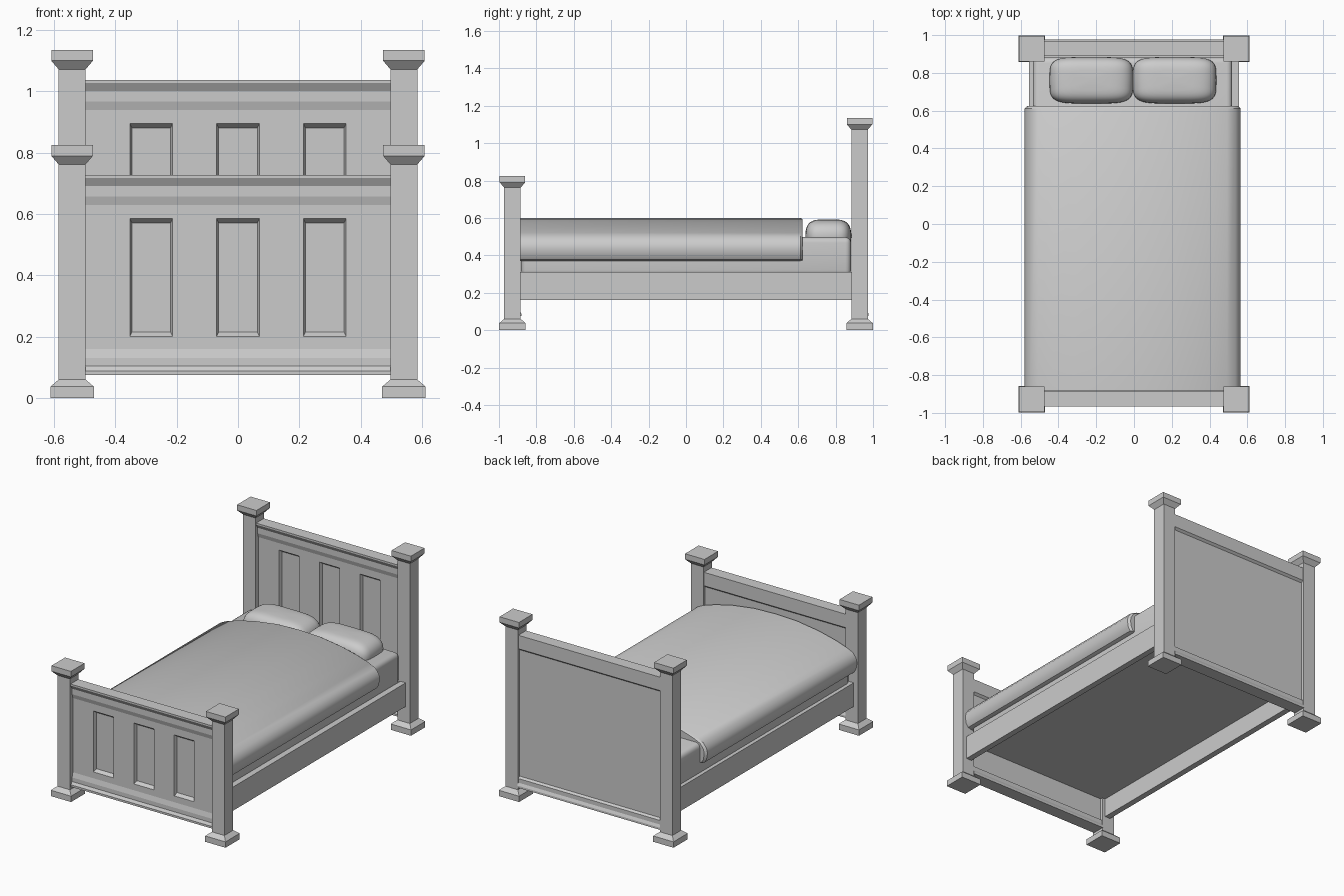
import bpy, bmesh, math

if "Cube" in bpy.data.objects:
    bpy.data.objects.remove(bpy.data.objects["Cube"])


def finish(bm, name, smooth=False):
    bmesh.ops.recalc_face_normals(bm, faces=bm.faces[:])
    mesh = bpy.data.meshes.new(name)
    bm.to_mesh(mesh)
    bm.free()
    ob = bpy.data.objects.new(name, mesh)
    bpy.context.collection.objects.link(ob)
    if smooth:
        bpy.ops.object.select_all(action='DESELECT')
        ob.select_set(True)
        bpy.context.view_layer.objects.active = ob
        bpy.ops.object.shade_smooth_by_angle(angle=math.radians(35))
    return ob


def loft(bm, rings):
    """Closed solid through matching rings of points."""
    vs = [[bm.verts.new(p) for p in r] for r in rings]
    n = len(rings[0])
    for a, b in zip(vs, vs[1:]):
        for i in range(n):
            j = (i + 1) % n
            bm.faces.new((a[i], a[j], b[j], b[i]))
    bm.faces.new(vs[0])
    bm.faces.new(vs[-1])


def box(name, x0, x1, y0, y1, z0, z1, bevel=0, smooth=False):
    bm = bmesh.new()
    loft(bm, [[(x0, y0, z), (x1, y0, z), (x1, y1, z), (x0, y1, z)] for z in (z0, z1)])
    if bevel:
        bmesh.ops.bevel(bm, geom=bm.edges[:], offset=bevel, segments=4,
                        profile=0.5, affect='EDGES')
    return finish(bm, name, smooth)


# Square post with flared foot and cap
def post(name, cx, cy, top):
    levels = [(0, .071), (.037, .071), (.06, .044), (top - .063, .044),
              (top - .035, .068), (top, .068)]
    bm = bmesh.new()
    loft(bm, [[(cx + sx * h, cy + sy * h, z)
               for sx, sy in ((-1, -1), (1, -1), (1, 1), (-1, 1))] for z, h in levels])
    finish(bm, name)


# Moulded end board with three sloped recesses in the front
def board(name, cy, top):
    front = [(-.037, top), (-.037, top - .01), (-.022, top - .035), (-.022, top - .07),
             (-.014, top - .097), (-.014, .16), (-.022, .13), (-.022, .104),
             (-.034, .088), (-.034, .075)]
    back = [(.048, .075), (.048, .088), (.04, .104), (.04, .13), (.026, .14),
            (.026, top - .097), (.04, top - .085), (.04, top)]
    bm = bmesh.new()
    loft(bm, [[(x, cy + y, z) for y, z in front + back] for x in (-.5, .5)])
    ob = finish(bm, name)

    bm = bmesh.new()
    z0, z1 = .20, top - .141
    for cx in (-.283, 0, .283):
        rings = []
        for y, dx, dz in ((-.034, -.007, -.015), (-.014, 0, 0), (.006, .007, .015)):
            rings.append([(cx + sx * (.07 - dx), cy + y, z)
                          for sx, z in ((-1, z0 + dz), (1, z0 + dz),
                                        (1, z1 - dz), (-1, z1 - dz))])
        loft(bm, rings)
    cutter = finish(bm, name + "_recess_cutter")
    cutter.hide_render = True
    cutter.hide_set(True)
    mod = ob.modifiers.new("recesses", 'BOOLEAN')
    mod.operation = 'DIFFERENCE'
    mod.solver = 'EXACT'
    mod.object = cutter


for part, cy, top, board_top in (("foot", -.928, .825, .727), ("head", .928, 1.135, 1.037)):
    board(part + "board", cy, board_top)
    for side, s in (("left", -1), ("right", 1)):
        post(f"{part}_post_{side}", s * .541, cy, top)

# Side rails
for side, s in (("left", -1), ("right", 1)):
    a, b = sorted((s * .518, s * .556))
    box("side_rail_" + side, a, b, -.9, .9, .16, .31)

# Bed base and mattress
box("bed_base", -.52, .52, -.9, .9, .28, .305)
box("mattress", -.534, .52, -.882, .882, .29, .497, .03, True)

# Domed blanket with rolled sides
half = [(.15, .595), (.3, .574), (.42, .546), (.5, .52), (.543, .5), (.566, .47),
        (.572, .44), (.565, .4), (.55, .377), (.525, .37)]
outline = [(-x, z) for x, z in reversed(half)] + [(0, .6)] + half
bm = bmesh.new()
loft(bm, [[((x * k - .007), y, .37 + (z - .37) * k) for x, z in outline]
          for y, k in ((-.885, 1), (.612, 1), (.624, .975))])
finish(bm, "blanket", True)


# Puffed pillows
def spow(v, p):
    return math.copysign(abs(v) ** p, v)


for side, cx in (("left", -.226), ("right", .215)):
    bm = bmesh.new()
    bmesh.ops.create_uvsphere(bm, u_segments=40, v_segments=20, radius=1)
    for v in bm.verts:
        v.co.x = cx + .221 * spow(v.co.x, .45)
        v.co.y = .761 + .123 * spow(v.co.y, .45)
        v.co.z = .505 + .087 * spow(v.co.z, .9)
    finish(bm, "pillow_" + side, True)
